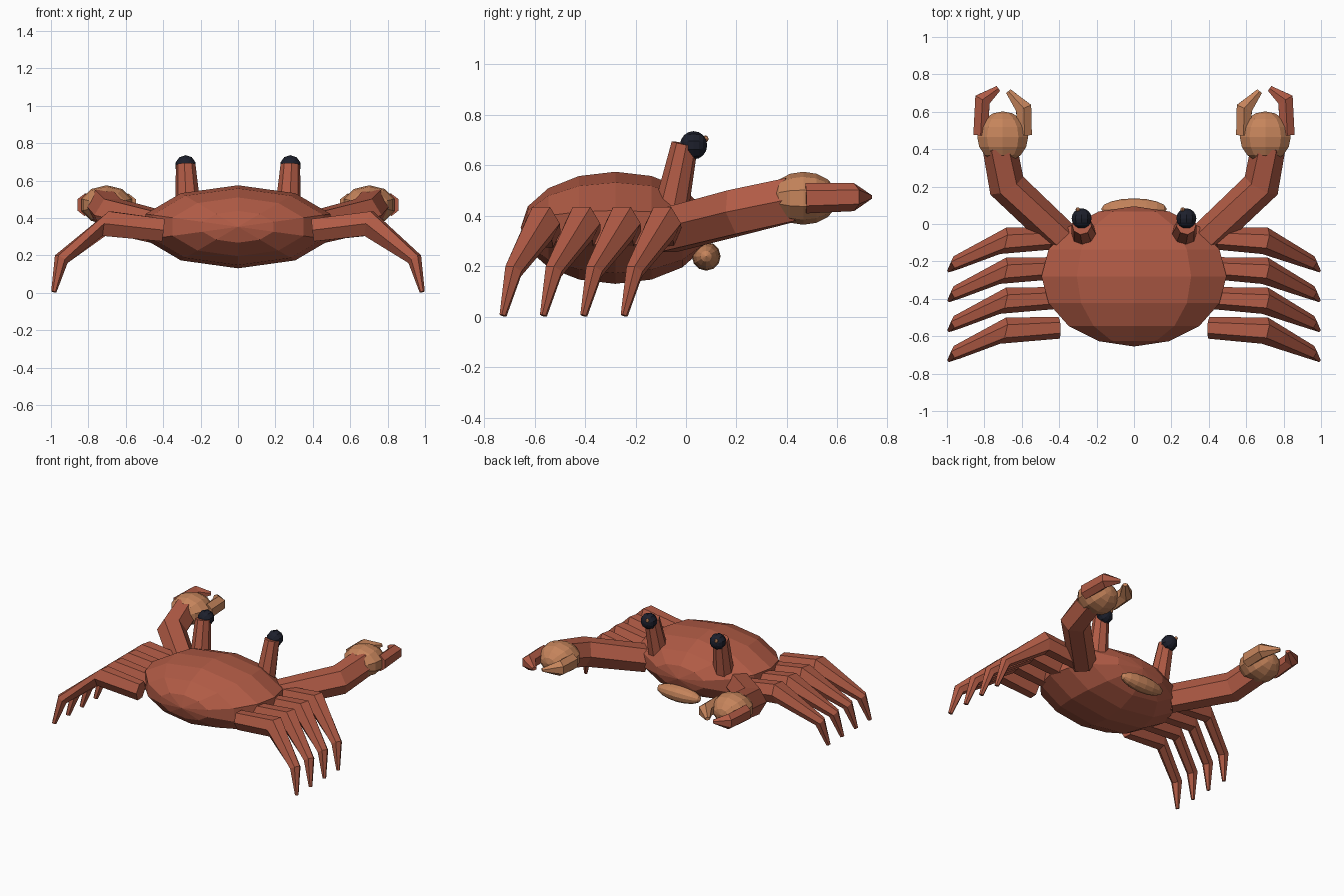
import bpy, bmesh, math
from mathutils import Vector, Matrix

cube = bpy.data.objects.get("Cube")
if cube:
    bpy.data.objects.remove(cube, do_unlink=True)


def material(name, rgb):
    m = bpy.data.materials.new(name)
    m.use_nodes = True
    m.diffuse_color = (*rgb, 1)
    m.node_tree.nodes["Principled BSDF"].inputs["Base Color"].default_value = (*rgb, 1)
    return m


RED = material("shell red", (0.44, 0.105, 0.06))
TAN = material("claw tan", (0.56, 0.23, 0.105))
DARK = material("eye black", (0.012, 0.014, 0.025))


def finish(name, bm, mat):
    bmesh.ops.recalc_face_normals(bm, faces=bm.faces)
    mesh = bpy.data.meshes.new(name)
    bm.to_mesh(mesh)
    bm.free()
    mesh.materials.append(mat)
    obj = bpy.data.objects.new(name, mesh)
    bpy.context.collection.objects.link(obj)
    return obj


def ball(name, centre, size, mat, segments=10, rings=8, axis="X"):
    """Faceted ellipsoid, its poles turned about the given axis."""
    bm = bmesh.new()
    bmesh.ops.create_uvsphere(bm, u_segments=segments, v_segments=rings, radius=1)
    turn = Matrix.Rotation(math.pi / 2, 4, axis)
    bm.transform(Matrix.Translation(centre) @ Matrix.Diagonal((*size, 1)) @ turn)
    return finish(name, bm, mat)


def limb(name, points, radii, mat, sides=6, spin=0.0, skew=None):
    """Faceted tube; radii are (sideways, upward). The ring numbered skew leans the wrong way."""
    pts = [Vector(p) for p in points]
    bm = bmesh.new()
    rings = []
    for i, p in enumerate(pts):
        n = Vector((0, 0, 0))
        if i > 0:
            n += (p - pts[i - 1]).normalized()
        if i < len(pts) - 1:
            n += (pts[i + 1] - p).normalized()
        n.normalize()
        if i == skew:
            n = Vector((n.x, -n.y, -n.z))
        side = Vector((0, 0, 1)).cross(n).normalized()
        up = n.cross(side)
        rs, ru = radii[i]
        angles = [spin + 2 * math.pi * k / sides for k in range(sides)]
        rings.append([bm.verts.new(p + side * rs * math.cos(a) + up * ru * math.sin(a))
                      for a in angles])
    for a, b in zip(rings, rings[1:]):
        for k in range(sides):
            j = (k + 1) % sides
            bm.faces.new((a[k], a[j], b[j], b[k]))
    bm.faces.new(rings[0])
    bm.faces.new(rings[-1])
    return finish(name, bm, mat)


# Shell and mouth
ball("shell", (0, -0.28, 0.353), (0.52, 0.375, 0.222), RED)
ball("mouth", (0, 0.08, 0.24), (0.175, 0.057, 0.057), TAN, 12, 8, "Y")

for s, word in ((1, "left"), (-1, "right")):
    # Walking legs
    for i in range(4):
        y = 0.16 * i
        limb(f"{word}_leg_{i + 1}",
             [(s * 0.4, y - 0.555, 0.335), (s * 0.7, y - 0.57, 0.37),
              (s * 0.945, y - 0.685, 0.18), (s * 0.985, y - 0.725, 0.005)],
             [(0.058, 0.07), (0.072, 0.078), (0.038, 0.04), (0.012, 0.016)],
             RED, skew=1 if s < 0 else None)

    # Eyes on stalks
    limb(f"{word}_eye_stalk", [(s * 0.265, -0.06, 0.42), (s * 0.28, -0.005, 0.685)],
         [(0.07, 0.07), (0.053, 0.053)], RED, sides=8, spin=math.pi / 8)
    ball(f"{word}_eye", (s * 0.28, 0.03, 0.68), (0.056, 0.054, 0.056), DARK)
    ball(f"{word}_eye_glint", (s * 0.28 - 0.02, 0.077, 0.705), (0.012, 0.012, 0.014), TAN, 8, 6)

    # Arm and claw
    limb(f"{word}_arm",
         [(s * 0.38, -0.08, 0.34), (s * 0.68, 0.205, 0.415), (s * 0.72, 0.42, 0.465)],
         [(0.093, 0.097), (0.1, 0.102), (0.092, 0.1)], RED)
    ball(f"{word}_palm", (s * 0.702, 0.465, 0.47), (0.143, 0.137, 0.105), TAN)
    limb(f"{word}_outer_finger",
         [(s * 0.82, 0.475, 0.47), (s * 0.81, 0.665, 0.475), (s * 0.725, 0.725, 0.475)],
         [(0.045, 0.06), (0.05, 0.056), (0.018, 0.012)], RED, spin=math.pi / 6)
    limb(f"{word}_inner_finger",
         [(s * 0.585, 0.475, 0.47), (s * 0.59, 0.62, 0.475), (s * 0.672, 0.71, 0.475)],
         [(0.045, 0.06), (0.05, 0.056), (0.018, 0.012)], TAN, spin=math.pi / 6)
